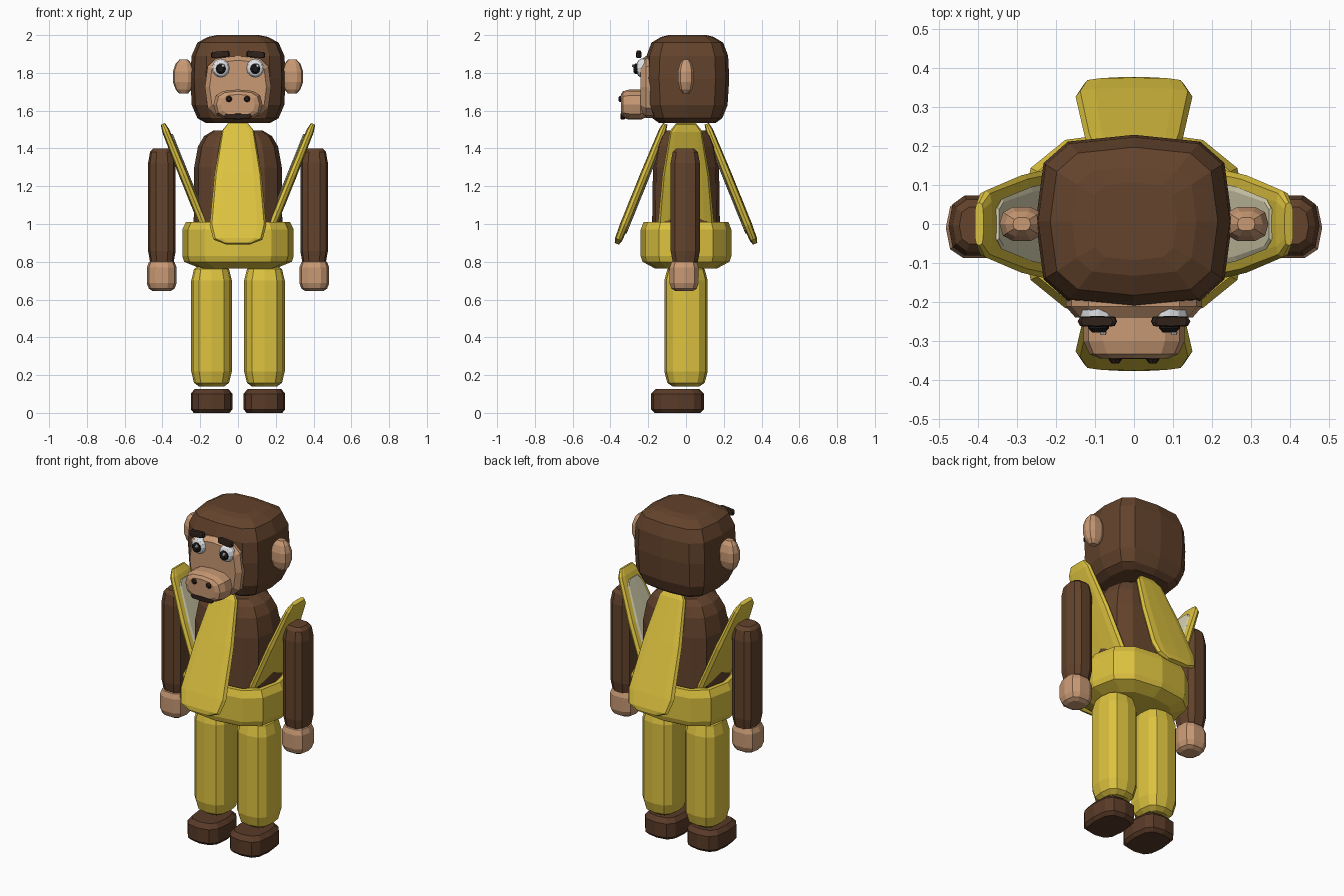
import bpy, bmesh, math
from mathutils import Matrix, Vector

if "Cube" in bpy.data.objects:
    bpy.data.objects.remove(bpy.data.objects["Cube"])


def material(name, rgb):
    m = bpy.data.materials.new(name)
    m.diffuse_color = (*rgb, 1)
    m.use_nodes = True
    m.node_tree.nodes["Principled BSDF"].inputs["Base Color"].default_value = m.diffuse_color
    return m


FUR = material("brown fur", (0.125, 0.056, 0.025))
SKIN = material("tan skin", (0.58, 0.32, 0.175))
PEEL = material("banana yellow", (0.72, 0.54, 0.05))
CREAM = material("cream lining", (0.70, 0.66, 0.45))
SHOE = material("shoe brown", (0.10, 0.043, 0.021))
DARK = material("dark brown", (0.03, 0.016, 0.011))
BLACK = material("pupil black", (0.012, 0.01, 0.01))
WHITE = material("eye white", (0.82, 0.84, 0.88))

FRONT = Matrix.Rotation(math.pi / 2, 4, 'X')   # loft axis turned to face -y


def loft(name, mat, rings, n=12, p=2.5, mtx=Matrix()):
    """Skin superellipse rings (z, rx, ry) along local z and cap both ends."""
    bm = bmesh.new()
    loops = []
    for z, rx, ry in rings:
        loop = []
        for i in range(n):
            a = 2 * math.pi * i / n
            c, s = math.cos(a), math.sin(a)
            x = math.copysign(abs(c) ** (2 / p), c) if abs(c) > 1e-6 else 0
            y = math.copysign(abs(s) ** (2 / p), s) if abs(s) > 1e-6 else 0
            loop.append(bm.verts.new((x * rx, y * ry, z)))
        loops.append(loop)
    for a, b in zip(loops, loops[1:]):
        for i in range(n):
            j = (i + 1) % n
            bm.faces.new((a[i], a[j], b[j], b[i]))
    bm.faces.new(loops[0][::-1])
    bm.faces.new(loops[-1])
    bmesh.ops.recalc_face_normals(bm, faces=bm.faces)
    me = bpy.data.meshes.new(name)
    bm.to_mesh(me)
    bm.free()
    me.materials.append(mat)
    ob = bpy.data.objects.new(name, me)
    ob.matrix_world = mtx
    bpy.context.collection.objects.link(ob)
    return ob


SOFT = [(-1, .6), (-.85, .86), (-.5, 1), (.5, 1), (.85, .86), (1, .6)]
BALL = [(-1, .4), (-.75, .75), (-.3, 1), (.3, 1), (.75, .75), (1, .4)]
LONG = [(-1, .62), (-.94, .86), (-.75, 1), (.75, 1), (.94, .86), (1, .62)]
SLAB = [(-1, .86), (-.7, 1), (.6, 1), (1, .82)]


def blob(name, mat, center, half, profile=SOFT, n=12, p=2.5, rot=Matrix()):
    """Rounded block: half sizes are given in the local loft frame."""
    rings = [(t * half[2], s * half[0], s * half[1]) for t, s in profile]
    return loft(name, mat, rings, n, p, Matrix.Translation(Vector(center)) @ rot)


# Head, face and muzzle
loft("head", FUR, [(1.535, .17, .15), (1.56, .215, .185), (1.63, .245, .213), (1.77, .252, .222),
                   (1.89, .246, .216), (1.96, .215, .19), (1.99, .16, .14), (2.0, .11, .1)],
     12, 3.5, Matrix.Translation((0, .007, 0)))
blob("face", SKIN, (0, -.205, 1.725), (.175, .165, .035),
     [(-1, 1), (.2, 1), (1, .86)], 12, 3.4, FRONT)
blob("muzzle", SKIN, (0, -.27, 1.632), (.13, .08, .075),
     [(-1, .75), (-.4, 1), (.4, 1), (.85, .88), (1, .68)], 12, 2.8, FRONT)
blob("mouth", DARK, (0, -.335, 1.57), (.075, .016, .012), SLAB, 8, 4, FRONT)

# Torso and waistband
loft("torso", FUR, [(.8, .2, .15), (.95, .235, .18), (1.3, .232, .175),
                    (1.41, .212, .158), (1.465, .18, .135), (1.495, .13, .11)], 12, 2.8)
loft("waistband", PEEL, [(.765, .2, .165), (.8, .285, .23), (.83, .295, .24), (.97, .295, .24),
                         (1.01, .275, .225), (1.01, .25, .198), (.93, .245, .19)], 12, 2.7)

# Peel flaps: front and back lean in at the top, sides lean out
FLAP = [(-.345, .07), (-.32, .13), (-.24, .15), (.05, .125), (.3, .085), (.34, .055)]
for name, turn, radius, lean in (("front", 0, .237, -22), ("right", 90, .27, 22),
                                 ("back", 180, .237, -22), ("left", 270, .27, 22)):
    mtx = (Matrix.Rotation(math.radians(turn), 4, 'Z')
           @ Matrix.Translation((0, -radius, 1.215))
           @ Matrix.Rotation(math.radians(lean), 4, 'X'))
    thick = [.012, .02, .024, .024, .02, .012]
    loft(name + "_peel_flap", PEEL, [(z, w, t) for (z, w), t in zip(FLAP, thick)], 12, 3.5, mtx)
    loft(name + "_flap_lining", CREAM,
         [(z * .8, w * .76, .006) for z, w in FLAP], 8, 5,
         mtx @ Matrix.Translation((0, .022, 0)))

# Paired parts
for s, side in ((-1, "left_"), (1, "right_")):
    blob(side + "ear", SKIN, (s * .288, 0, 1.78), (.057, .045, .09), BALL, 10, 2.6)
    blob(side + "eye", WHITE, (s * .091, -.238, 1.825), (.047, .05, .022),
         [(-1, 1), (0, 1), (.7, .8), (1, .5)], 12, 2, FRONT)
    blob(side + "pupil", BLACK, (s * .091, -.265, 1.822), (.027, .029, .014),
         [(-1, 1), (.2, 1), (1, .6)], 10, 2, FRONT)
    blob(side + "eye_glint", WHITE, (s * .091 + .012, -.281, 1.838), (.009, .009, .004),
         [(-1, 1), (1, .7)], 8, 2, FRONT)
    blob(side + "brow", DARK, (s * .094, -.25, 1.898), (.05, .014, .016), SLAB, 8, 5,
         Matrix.Rotation(s * .09, 4, 'Y'))
    blob(side + "nostril", DARK, (s * .048, -.348, 1.662), (.017, .017, .01),
         [(-1, 1), (0, 1), (1, .55)], 8, 2, FRONT)
    blob(side + "arm", FUR, (s * .403, -.004, 1.09), (.073, .08, .31), LONG, 10, 2.8)
    blob(side + "hand", SKIN, (s * .404, -.01, .728), (.079, .08, .083), SOFT, 10, 2.8)
    blob(side + "leg", PEEL, (s * .14, 0, .46), (.108, .115, .32), LONG, 12, 2.8)
    blob(side + "foot", SHOE, (s * .14, -.045, .063), (.11, .14, .063), SLAB, 12, 3)
